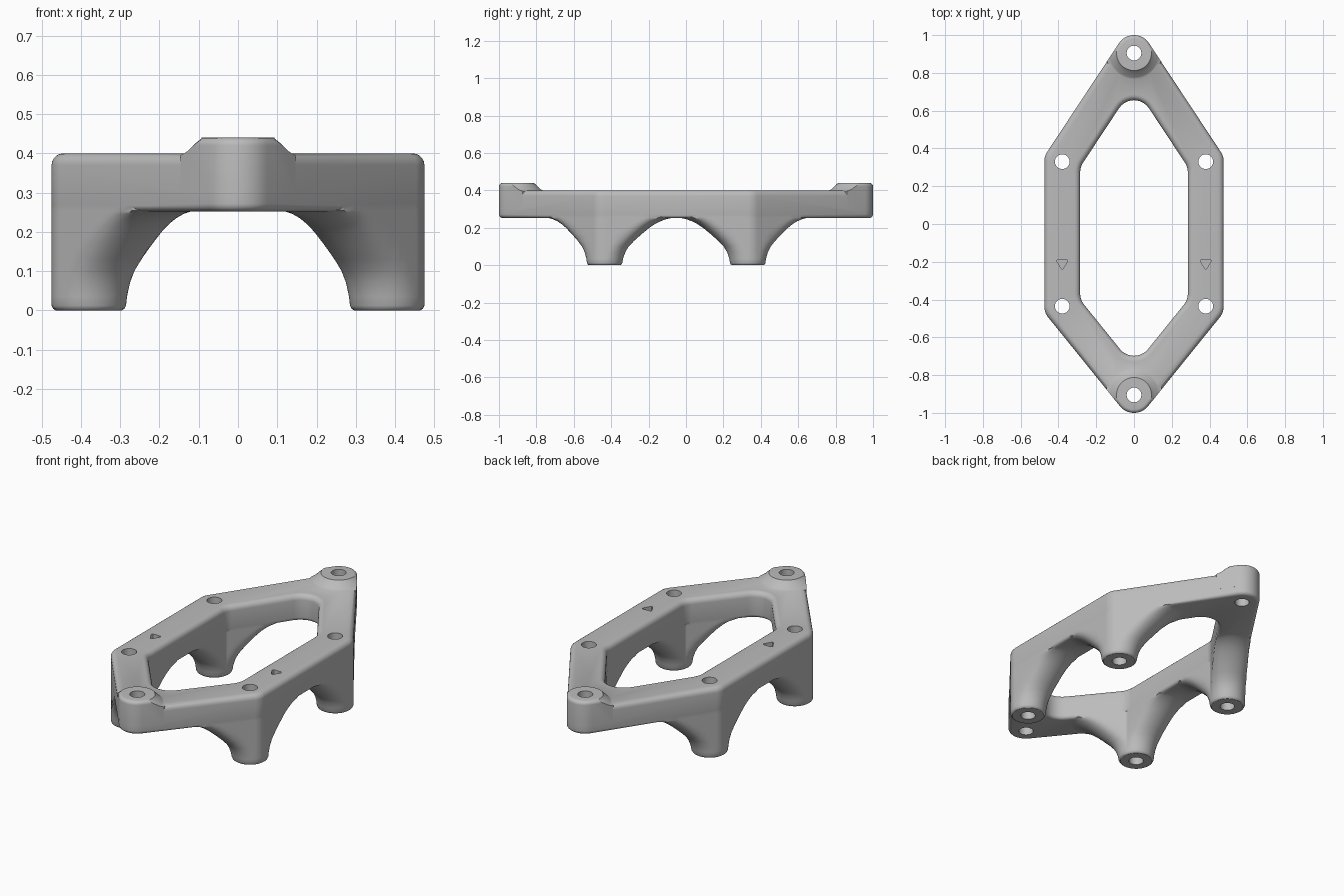
import bpy, bmesh, math
from mathutils import Vector

if "Cube" in bpy.data.objects:
    bpy.data.objects.remove(bpy.data.objects["Cube"], do_unlink=True)

grey = bpy.data.materials.new("plain grey")
grey.use_nodes = True
colour = (0.5, 0.5, 0.5, 1)
grey.diffuse_color = colour
grey.node_tree.nodes["Principled BSDF"].inputs["Base Color"].default_value = colour

R = 0.095       # half width of every bar
TOP, UNDER = 0.40, 0.252
CORNERS = [Vector(p) for p in ((0, -0.905), (0.38, -0.435), (0.38, 0.33),
                               (0, 0.905), (-0.38, 0.33), (-0.38, -0.435))]


def edge_normal(i):
    d = (CORNERS[(i + 1) % 6] - CORNERS[i % 6]).normalized()
    return Vector((d.y, -d.x))


def outline(centres, r, steps=10):
    """Rounded hexagon: an arc of radius r around each centre."""
    pts = []
    for i, c in enumerate(centres):
        a, b = edge_normal(i - 1), edge_normal(i)
        start, turn = math.atan2(a.y, a.x), a.angle(b)
        for k in range(steps + 1):
            t = start + turn * k / steps
            pts.append(c + r * Vector((math.cos(t), math.sin(t))))
    return pts


def loft(name, rings, ring_shaped=False):
    """Skin a stack of (points, z) rings; closed into a loop or capped."""
    bm = bmesh.new()
    rows = [[bm.verts.new((p[0], p[1], z)) for p in pts] for pts, z in rings]
    n = len(rows[0])
    pairs = list(zip(rows, rows[1:]))
    if ring_shaped:
        pairs.append((rows[-1], rows[0]))
    else:
        bm.faces.new(rows[0])
        bm.faces.new(rows[-1])
    for a, b in pairs:
        for k in range(n):
            m = (k + 1) % n
            bm.faces.new((a[k], a[m], b[m], b[k]))
    bmesh.ops.recalc_face_normals(bm, faces=bm.faces)
    mesh = bpy.data.meshes.new(name)
    bm.to_mesh(mesh)
    bm.free()
    mesh.materials.append(grey)
    ob = bpy.data.objects.new(name, mesh)
    bpy.context.collection.objects.link(ob)
    return ob


def boolean(target, tool, operation):
    mod = target.modifiers.new("join", 'BOOLEAN')
    mod.operation, mod.object, mod.solver = operation, tool, 'EXACT'
    bpy.context.view_layer.objects.active = target
    bpy.ops.object.modifier_apply(modifier=mod.name)
    bpy.data.objects.remove(tool, do_unlink=True)


def circle(c, r, n=48):
    return [(c[0] + r * math.cos(math.tau * k / n),
             c[1] + r * math.sin(math.tau * k / n)) for k in range(n)]


def rounding(size):
    """Quarter-round steps as (inset, drop), from the side to the flat."""
    angles = [math.pi / 2 * k / 5 for k in range(6)]
    return [(size * (1 - math.cos(a)), size * (1 - math.sin(a))) for a in angles]


# Hexagonal frame: rounded section swept round the outer and inner outlines
inner = []
for i, c in enumerate(CORNERS):
    a, b = edge_normal(i - 1), edge_normal(i)
    inner.append(c - (a + b).normalized() * 2 * R / math.cos(a.angle(b) / 2))
section = [(inset, UNDER + drop) for inset, drop in reversed(rounding(0.02))]
section += [(inset, TOP - drop) for inset, drop in rounding(0.03)]
rings = [(outline(CORNERS, R - inset), z) for inset, z in section]
rings += [(outline(inner, R + inset), z) for inset, z in reversed(section)]
frame = loft("hexagonal_frame", rings, ring_shaped=True)


# Legs: round feet whose section stretches along both adjoining bars
def reach(angle, length, r):
    """Distance from the leg axis to the side of one stretched arm."""
    c, s = math.cos(angle), abs(math.sin(angle))
    if c <= 0:
        return r
    if r * c <= length * s:
        return r / s
    return length * c + math.sqrt(r * r - (length * s) ** 2)


LEG = ((0, 0, 0.01), (0.004, 0, 0.004), (0.012, 0, 0), (0.035, 0.004, 0),
       (0.07, 0.016, 0), (0.1, 0.034, 0), (0.13, 0.063, 0), (0.17, 0.108, 0),
       (0.2, 0.145, 0), (0.22, 0.175, 0), (0.235, 0.204, 0),
       (0.246, 0.235, 0), (0.254, 0.272, 0), (0.3, 0.272, 0))
for i in (1, 2, 4, 5):
    c = CORNERS[i]
    arms = [CORNERS[j % 6] - c for j in (i - 1, i + 1)]
    arms = [math.atan2(d.y, d.x) for d in arms]
    rings = []
    for z, length, inset in LEG:
        pts = []
        for k in range(120):
            t = math.tau * k / 120
            d = max(reach(t - a, length, R - 0.0003 - inset) for a in arms)
            pts.append((c.x + d * math.cos(t), c.y + d * math.sin(t)))
        rings.append((pts, z))
    boolean(frame, loft("leg", rings), 'UNION')

# Raised end bosses: flared discs trimmed to the outer outline
BOSS = ((0.3, 0.15), (0.395, 0.15), (0.4, 0.138), (0.406, 0.128),
        (0.426, 0.108), (0.436, 0.095), (0.46, 0.08))
for i in (0, 3):
    boss = loft("boss", [(circle(CORNERS[i], r), z) for z, r in BOSS])
    rim = [(outline(CORNERS, R + 0.0003), 0.28)]
    rim += [(outline(CORNERS, R + 0.0003 - inset), 0.44 - drop)
            for inset, drop in rounding(0.02)]
    boolean(boss, loft("boss_trim", rim), 'INTERSECT')
    boolean(frame, boss, 'UNION')

# Screw holes through each corner
for c in CORNERS:
    hole = loft("hole_cutter", [(circle(c, 0.039, 32), z) for z in (-0.1, 0.6)])
    boolean(frame, hole, 'DIFFERENCE')

# Engraved direction marks on the side bars
for x in (-0.38, 0.38):
    mark = [(x - 0.024, -0.187), (x - 0.029, -0.196), (x - 0.004, -0.238),
            (x + 0.004, -0.238), (x + 0.029, -0.196), (x + 0.024, -0.187)]
    boolean(frame, loft("mark_cutter", [(mark, 0.375), (mark, 0.5)]), 'DIFFERENCE')

# Smooth shading with crisp edges kept
bpy.ops.object.select_all(action='DESELECT')
frame.select_set(True)
bpy.context.view_layer.objects.active = frame
bpy.ops.object.shade_smooth_by_angle(angle=math.radians(32))
